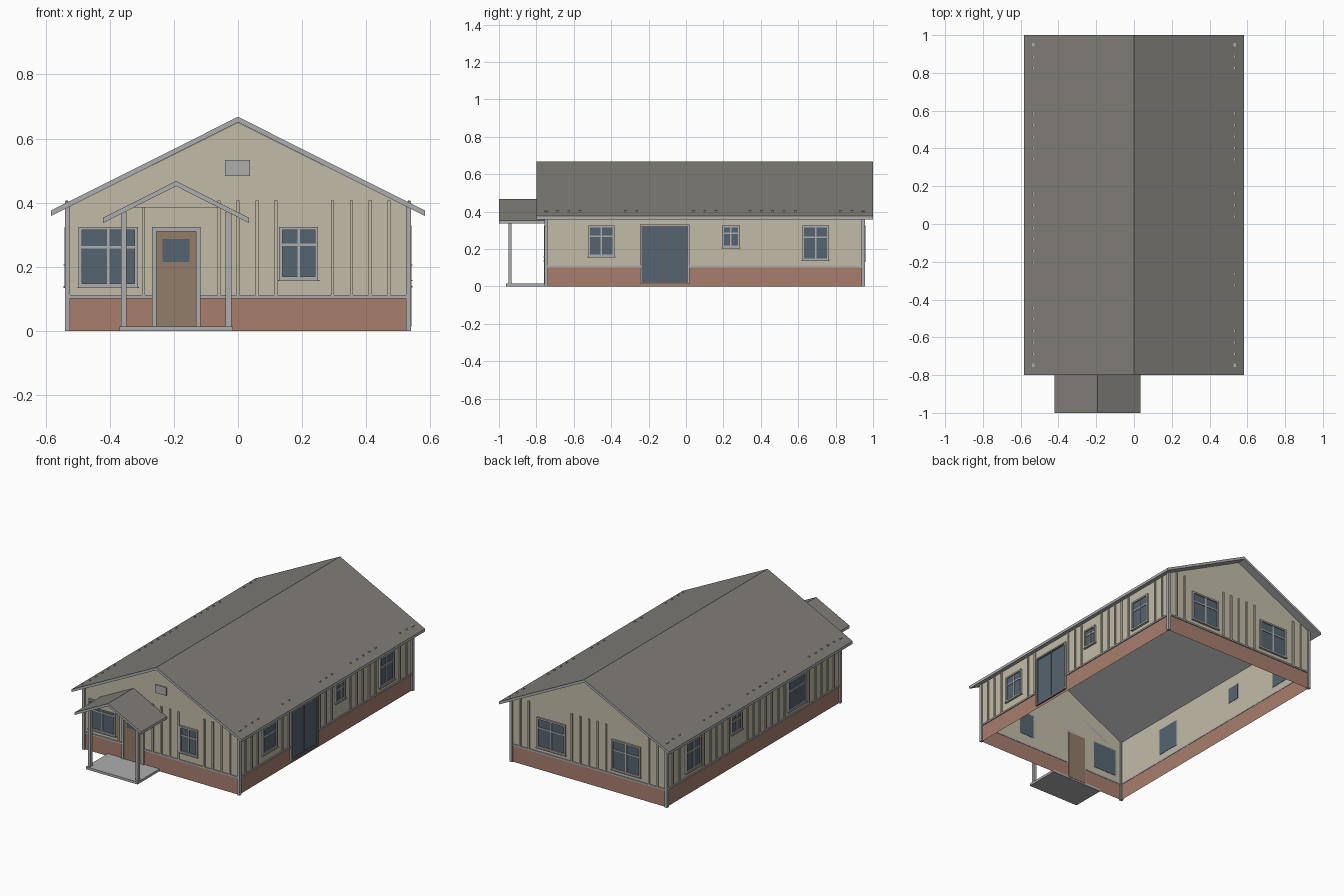
import bpy, bmesh

if "Cube" in bpy.data.objects:
    bpy.data.objects.remove(bpy.data.objects["Cube"])

X, Y0, Y1 = 0.53, -0.748, 0.948      # wall planes
ZB, ZE, ZR = 0.105, 0.385, 0.650     # brick top, wall top at eaves, gable peak


def mat(name, rgb):
    m = bpy.data.materials.new(name)
    m.diffuse_color = (*rgb, 1)
    m.use_nodes = True
    m.node_tree.nodes["Principled BSDF"].inputs["Base Color"].default_value = m.diffuse_color
    return m


SIDING = mat("siding", (0.54, 0.50, 0.39))
BRICK = mat("brick", (0.39, 0.21, 0.155))
ROOF = mat("roofing", (0.22, 0.21, 0.19))
GLASS = mat("glass", (0.093, 0.13, 0.16))
DOOR = mat("door_wood", (0.29, 0.20, 0.14))
DARK = mat("dark_frame", (0.12, 0.12, 0.12))
TRIM = mat("trim", (0.42, 0.42, 0.43))


def finish(name, bm, *mats):
    bmesh.ops.recalc_face_normals(bm, faces=bm.faces)
    me = bpy.data.meshes.new(name)
    bm.to_mesh(me)
    bm.free()
    for m in mats:
        me.materials.append(m)
    ob = bpy.data.objects.new(name, me)
    bpy.context.collection.objects.link(ob)
    return ob


def boxes(name, items, material=TRIM):
    """One object from boxes given as (x0, x1, y0, y1, z0, z1)."""
    bm = bmesh.new()
    for x0, x1, y0, y1, z0, z1 in items:
        vs = bmesh.ops.create_cube(bm, size=1)["verts"]
        for v in vs:
            v.co = ((x0 + x1) / 2 + v.co.x * (x1 - x0),
                    (y0 + y1) / 2 + v.co.y * (y1 - y0),
                    (z0 + z1) / 2 + v.co.z * (z1 - z0))
    return finish(name, bm, material)


def on_wall(side, u0, u1, z0, z1, d0, d1):
    """Box on a wall: u along the wall, d outwards from it."""
    if side in ("front", "back"):
        s, w = (-1, Y0) if side == "front" else (1, Y1)
        return (u0, u1, *sorted((w + s * d0, w + s * d1)), z0, z1)
    s = -1 if side == "left" else 1
    return (*sorted((s * (X + d0), s * (X + d1))), u0, u1, z0, z1)


def polygons(name, polys, material):
    bm = bmesh.new()
    for p in polys:
        bm.faces.new([bm.verts.new(c) for c in p])
    return finish(name, bm, material)


def gable_roof(name, cx, half, ridge, eave, t, y0, y1):
    """Chevron section run along y, dark on its upper faces."""
    prof = [(-half, eave), (0, ridge), (half, eave),
            (half, eave - t), (0, ridge - t), (-half, eave - t)]
    bm = bmesh.new()
    f = bm.faces.new([bm.verts.new((cx + x, y0, z)) for x, z in prof])
    ext = bmesh.ops.extrude_face_region(bm, geom=[f], use_keep_orig=True)["geom"]
    for v in ext:
        if isinstance(v, bmesh.types.BMVert):
            v.co.y = y1
    bmesh.ops.recalc_face_normals(bm, faces=bm.faces)
    for f in bm.faces:
        f.material_index = 1 if f.normal.z > 0.3 else 0
    return finish(name, bm, TRIM, ROOF)


# Wall shells: brick base and siding with gable ends
corners = [(-X, Y0), (X, Y0), (X, Y1), (-X, Y1)]
edges = list(zip(corners, corners[1:] + corners[:1]))
polygons("brick_base", [[(*a, 0), (*b, 0), (*b, ZB), (*a, ZB)] for a, b in edges], BRICK)
polygons("siding_sides", [[(*a, ZB), (*b, ZB), (*b, ZE), (*a, ZE)] for a, b in edges[1::2]], SIDING)
polygons("siding_gables", [[(-X, y, ZB), (X, y, ZB), (X, y, ZE), (0, y, ZR), (-X, y, ZE)]
                           for y in (Y0, Y1)], SIDING)

# Roofs
gable_roof("main_roof", 0, 0.583, 0.668, 0.376, 0.017, -0.8, 1.0)
gable_roof("porch_roof", -0.193, 0.228, 0.468, 0.353, 0.016, -1.0, Y0)

# Corner posts
boxes("corner_posts", [(*sorted((s * (X - 0.007), s * (X + 0.01))), y - 0.009, y + 0.009, 0, 0.404)
                       for s in (-1, 1) for y in (Y0, Y1)])

# Windows per wall: u0, u1, z0, z1
windows = {
    "front": [(-0.497, -0.312, 0.138, 0.325), (0.128, 0.25, 0.16, 0.325)],
    "back": [(-0.355, -0.158, 0.138, 0.325), (0.158, 0.355, 0.138, 0.325)],
    "right": [(-0.522, -0.382, 0.16, 0.325), (0.193, 0.288, 0.208, 0.325), (0.622, 0.765, 0.14, 0.325)],
    "left": [(-0.41, -0.235, 0.138, 0.325), (0.215, 0.32, 0.208, 0.325), (0.615, 0.765, 0.14, 0.325)],
}
doors = {"front": (-0.268, -0.117), "right": (-0.246, 0.02)}

F = 0.01
for side, rects in windows.items():
    for i, (u0, u1, z0, z1) in enumerate(rects, 1):
        uc, zc = (u0 + u1) / 2, z0 + (z1 - z0) * 0.66
        bars = [(u0, u0 + F, z0, z1), (u1 - F, u1, z0, z1),
                (u0 + F, u1 - F, z0, z0 + F), (u0 + F, u1 - F, z1 - F, z1)]
        mullions = [(uc - 0.004, uc + 0.004, z0 + F, z1 - F),
                    (u0 + F, u1 - F, zc - 0.004, zc + 0.004)]
        boxes(f"{side}_window_frame_{i}",
              [on_wall(side, *b, 0, 0.011) for b in bars]
              + [on_wall(side, *b, 0, 0.008) for b in mullions]
              + [on_wall(side, u0 - 0.004, u1 + 0.004, z0 - 0.004, z0, 0, 0.014)])
        boxes(f"{side}_window_glass_{i}",
              [on_wall(side, u0 + F, u1 - F, z0 + F, z1 - F, -0.002, 0.004)], GLASS)

    # Vertical battens and the trim band above the brick, broken at openings
    lo, hi = (-X, X) if side in ("front", "back") else (Y0, Y1)
    gaps = [(r[0], r[1]) for r in rects] + ([doors[side]] if side in doors else [])
    n = round((hi - lo) / 0.06)
    us = [lo + (hi - lo) * k / n for k in range(1, n)]
    us = [u for u in us if all(u < a - 0.006 or u > b + 0.006 for a, b in gaps)]
    boxes(f"{side}_battens", [on_wall(side, u - 0.005, u + 0.005, 0.112, 0.407, 0, 0.007)
                              for u in us], SIDING)
    d = doors.get(side)
    spans = [(lo, d[0]), (d[1], hi)] if d else [(lo, hi)]
    boxes(f"{side}_trim_band", [on_wall(side, a, b, 0.102, 0.112, -0.002, 0.006) for a, b in spans])

# Front door
boxes("door_frame", [on_wall("front", *b, 0, 0.011) for b in
                     [(-0.268, -0.254, 0, 0.325), (-0.131, -0.117, 0, 0.325),
                      (-0.254, -0.131, 0.31, 0.325)]])
boxes("front_door", [on_wall("front", -0.254, -0.131, 0.01, 0.31, -0.002, 0.005)], DOOR)
boxes("door_glass", [on_wall("front", -0.235, -0.151, 0.215, 0.287, 0, 0.007)], GLASS)

# Sliding patio door on the right
a, b = doors["right"]
m = (a + b) / 2
boxes("patio_door_frame", [on_wall("right", *r, 0, 0.011) for r in
                           [(a, a + 0.008, 0.015, 0.33), (b - 0.008, b, 0.015, 0.33),
                            (a + 0.008, b - 0.008, 0.322, 0.33)]])
boxes("patio_door_sash", [on_wall("right", *r, 0, 0.008) for r in
                          [(a + 0.008, a + 0.014, 0.015, 0.322), (b - 0.014, b - 0.008, 0.015, 0.322),
                           (m - 0.004, m + 0.004, 0.03, 0.316), (a + 0.014, b - 0.014, 0.015, 0.03),
                           (a + 0.014, b - 0.014, 0.316, 0.322)]], DARK)
boxes("patio_door_glass", [on_wall("right", a + 0.014, b - 0.014, 0.03, 0.316, -0.002, 0.004)], GLASS)

# Gable vent
boxes("gable_vent", [on_wall("front", -0.04, 0.037, 0.484, 0.534, 0, 0.008)])

# Porch slab, posts and gable panel
boxes("porch_slab", [(-0.37, -0.015, -0.962, Y0, 0, 0.015)])
boxes("porch_posts", [(x - 0.009, x + 0.009, -0.95, -0.932, 0.015, 0.371) for x in (-0.356, -0.03)])
polygons("porch_gable_panel", [[(-0.326, -0.941, 0.385), (-0.06, -0.941, 0.385), (-0.193, -0.941, 0.452)]], SIDING)
